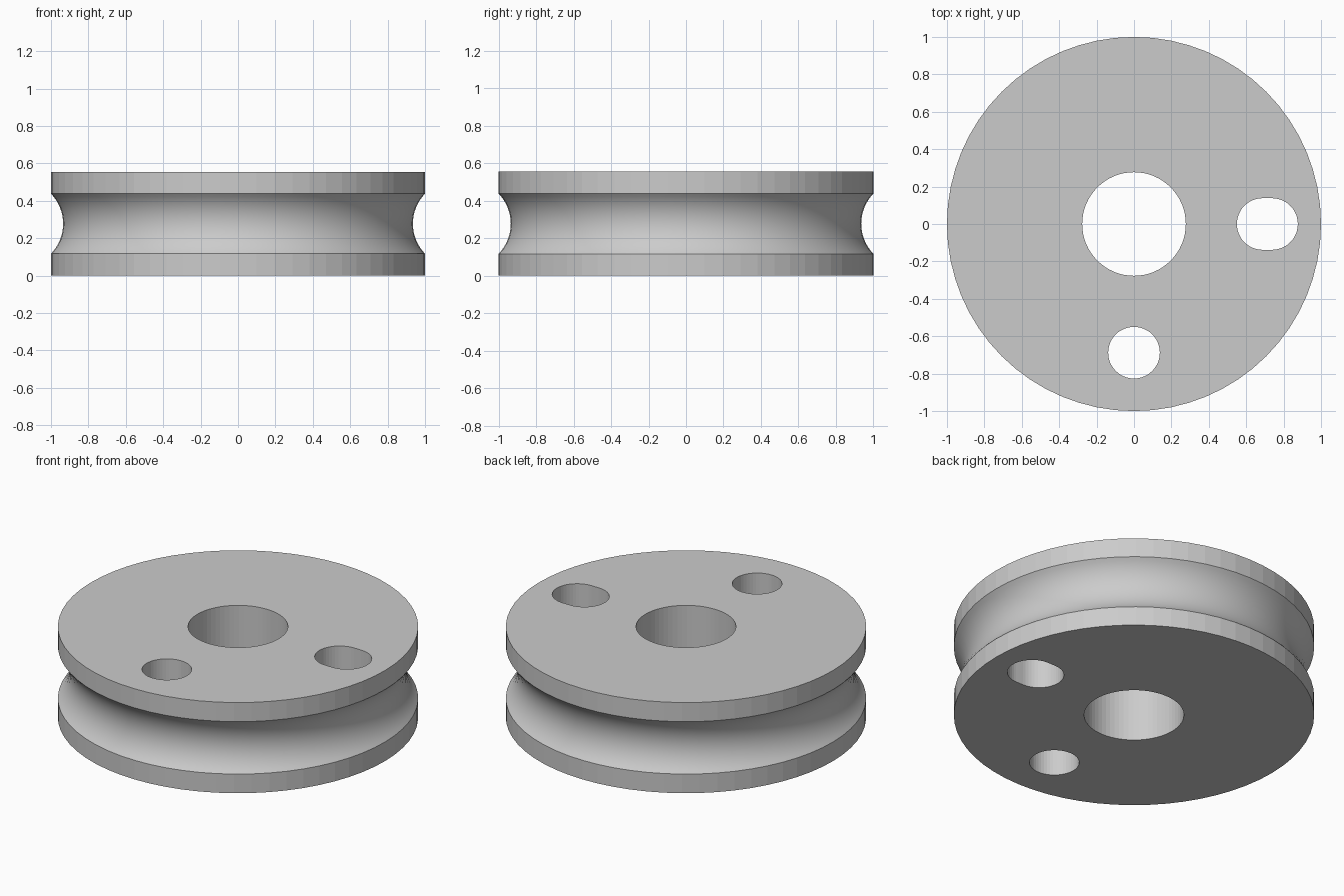
import bpy
import bmesh
from math import pi, sin, cos, asin
from mathutils import Matrix, Vector

cube = bpy.data.objects.get("Cube")
if cube:
    bpy.data.objects.remove(cube, do_unlink=True)

HEIGHT = 0.555
RIM = 0.117          # height of each flat rim band
DEPTH = 0.065        # depth of the groove
SIDES = 64
HOLE_R = 0.138
HOLE_AT = 0.688
SLOT_AT = 0.738
BORE_R = 0.277

grey = bpy.data.materials.new("plain_grey")
grey.use_nodes = True
colour = (0.6, 0.6, 0.6, 1)
grey.diffuse_color = colour
grey.node_tree.nodes["Principled BSDF"].inputs["Base Color"].default_value = colour


def make_object(name, bm):
    bmesh.ops.recalc_face_normals(bm, faces=bm.faces)
    mesh = bpy.data.meshes.new(name)
    bm.to_mesh(mesh)
    bm.free()
    mesh.materials.append(grey)
    obj = bpy.data.objects.new(name, mesh)
    bpy.context.collection.objects.link(obj)
    return obj


def circle(cx, radius, start, sweep, steps):
    """Points on an arc in the ground plane."""
    return [Vector((cx + radius * cos(start + sweep * i / steps),
                    radius * sin(start + sweep * i / steps), 0))
            for i in range(steps + 1)]


def make_cutter(name, points, turn=0):
    """Upright prism through the whole wheel."""
    bm = bmesh.new()
    face = bm.faces.new([bm.verts.new(p) for p in points])
    new = bmesh.ops.extrude_face_region(bm, geom=[face])["geom"]
    top = [v for v in new if isinstance(v, bmesh.types.BMVert)]
    bmesh.ops.translate(bm, verts=top, vec=(0, 0, HEIGHT + 0.2))
    bm.transform(Matrix.Rotation(turn, 4, 'Z') @ Matrix.Translation((0, 0, -0.1)))
    obj = make_object(name, bm)
    obj.hide_render = True
    return obj


# Wheel profile: two rim bands with a circular groove between them
half = HEIGHT / 2 - RIM
groove_r = (half ** 2 + DEPTH ** 2) / (2 * DEPTH)
reach = asin(half / groove_r)
steps = 16
profile = [(1, 0)]
for i in range(steps + 1):
    a = reach * (2 * i / steps - 1)
    profile.append((1 - DEPTH + groove_r * (1 - cos(a)),
                    HEIGHT / 2 + groove_r * sin(a)))
profile.append((1, HEIGHT))

# Turn the profile around the axle and cap both ends
bm = bmesh.new()
rings = []
for r, z in profile:
    rings.append([bm.verts.new((r * cos(2 * pi * i / SIDES),
                                r * sin(2 * pi * i / SIDES), z))
                  for i in range(SIDES)])
for k, (low, high) in enumerate(zip(rings, rings[1:])):
    for i in range(SIDES):
        j = (i + 1) % SIDES
        face = bm.faces.new((low[i], low[j], high[j], high[i]))
        face.smooth = 0 < k <= steps
bm.faces.new(rings[0])
bm.faces.new(rings[-1])
wheel = make_object("grooved_wheel", bm)

# Axle bore, two round holes and two slots
full = 2 * pi
cutters = [make_cutter("bore_cutter", circle(0, BORE_R, 0, full, SIDES)[:-1])]
for side, turn in (("back", pi / 2), ("front", -pi / 2)):
    cutters.append(make_cutter(side + "_hole_cutter",
                               circle(HOLE_AT, HOLE_R, 0, full, 48)[:-1], turn))
slot = (circle(SLOT_AT, HOLE_R, -pi / 2, pi, 24)
        + circle(HOLE_AT, HOLE_R, pi / 2, pi, 24))
for side, turn in (("left", 0), ("right", pi)):
    cutters.append(make_cutter(side + "_slot_cutter", slot, turn))

# Cut the openings, then drop the cutters
for cutter in cutters:
    mod = wheel.modifiers.new(cutter.name, 'BOOLEAN')
    mod.operation = 'DIFFERENCE'
    mod.solver = 'EXACT'
    mod.object = cutter
bpy.context.view_layer.objects.active = wheel
for mod in list(wheel.modifiers):
    bpy.ops.object.modifier_apply(modifier=mod.name)
for cutter in cutters:
    bpy.data.objects.remove(cutter, do_unlink=True)
